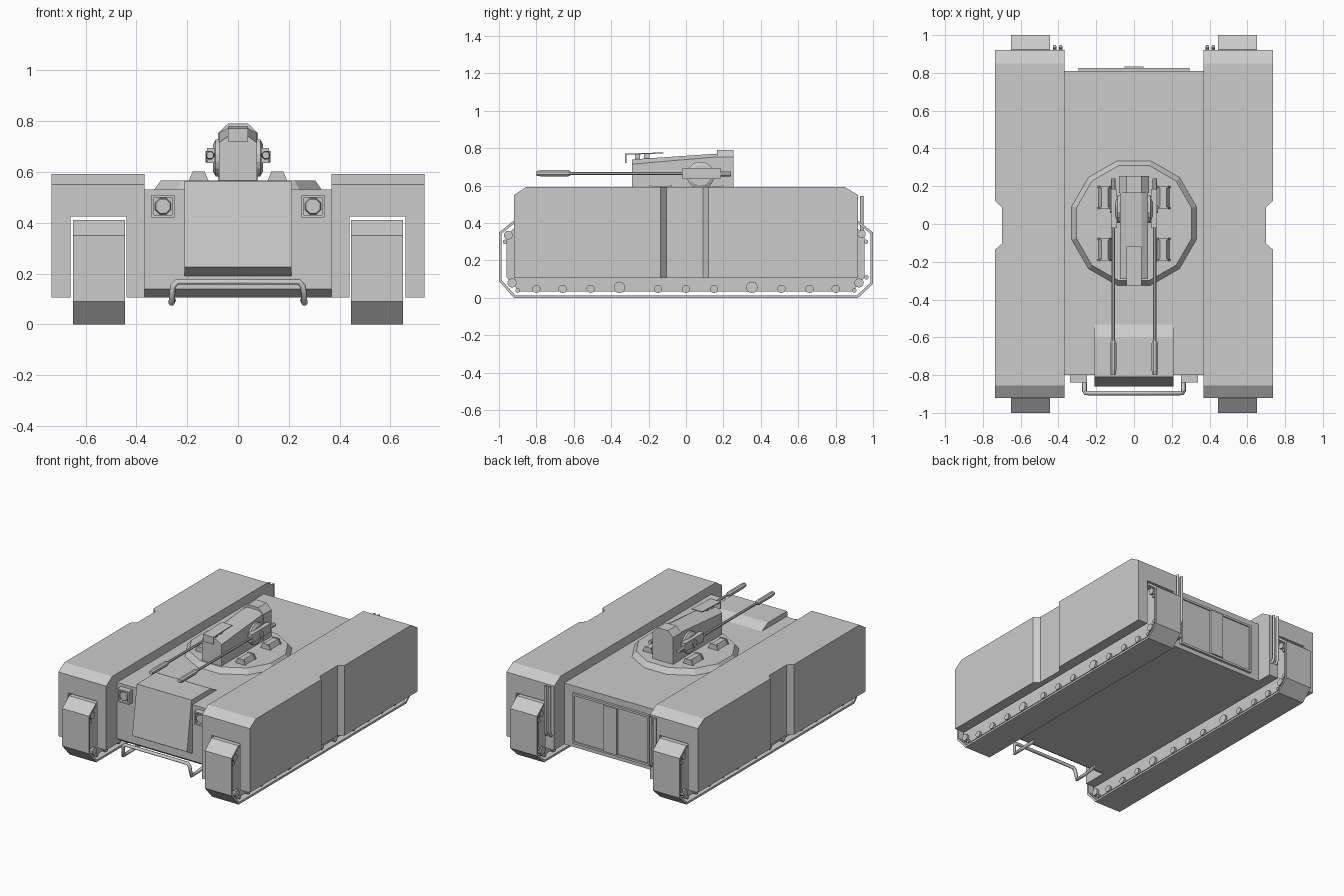
import bpy, bmesh, math
from mathutils import Vector

if "Cube" in bpy.data.objects:
    bpy.data.objects.remove(bpy.data.objects["Cube"])

grey = bpy.data.materials.new("armour grey")
grey.diffuse_color = (0.6, 0.6, 0.6, 1)
grey.use_nodes = True
grey.node_tree.nodes["Principled BSDF"].inputs["Base Color"].default_value = grey.diffuse_color


def finish(bm, name, mirror=False):
    bmesh.ops.recalc_face_normals(bm, faces=bm.faces)
    me = bpy.data.meshes.new(name)
    bm.to_mesh(me)
    bm.free()
    me.materials.append(grey)
    ob = bpy.data.objects.new(name, me)
    bpy.context.collection.objects.link(ob)
    if mirror:
        ob.modifiers.new("Mirror", 'MIRROR')
    return ob


def loft(name, rings, mirror=False):
    """Skin a list of equal-length point rings and cap both ends."""
    bm = bmesh.new()
    vs = [[bm.verts.new(p) for p in r] for r in rings]
    n = len(vs[0])
    for a, b in zip(vs, vs[1:]):
        for i in range(n):
            j = (i + 1) % n
            bm.faces.new((a[i], a[j], b[j], b[i]))
    bm.faces.new(vs[0])
    bm.faces.new(vs[-1])
    return finish(bm, name, mirror)


def prism(name, profile, x0, x1, mirror=False):
    """Side profile of (y, z) points pulled along x."""
    return loft(name, [[(x, y, z) for y, z in profile] for x in (x0, x1)], mirror)


def box(name, x, y, z, mirror=False):
    return prism(name, [(y[0], z[0]), (y[1], z[0]), (y[1], z[1]), (y[0], z[1])], x[0], x[1], mirror)


def rod(name, steps, sides=8, mirror=False):
    """Round bar along one axis; steps are (centre, radius), axis from first to last."""
    axis = (Vector(steps[-1][0]) - Vector(steps[0][0])).normalized()
    q = axis.to_track_quat('Z', 'Y')
    angles = [2 * math.pi * (i + 0.5) / sides for i in range(sides)]
    rings = [[Vector(c) + q @ Vector((r * math.cos(a), r * math.sin(a), 0)) for a in angles]
             for c, r in steps]
    return loft(name, rings, mirror)


def pipe(name, points, radius):
    cu = bpy.data.curves.new(name, 'CURVE')
    cu.dimensions = '3D'
    cu.bevel_depth = radius
    cu.bevel_resolution = 1
    cu.use_fill_caps = True
    sp = cu.splines.new('POLY')
    sp.points.add(len(points) - 1)
    for p, c in zip(sp.points, points):
        p.co = (*c, 1)
    cu.materials.append(grey)
    ob = bpy.data.objects.new(name, cu)
    bpy.context.collection.objects.link(ob)
    bpy.ops.object.select_all(action='DESELECT')
    ob.select_set(True)
    bpy.context.view_layer.objects.active = ob
    bpy.ops.object.convert(target='MESH')


def cut(ob, cutter):
    cutter.hide_render = True
    cutter.hide_viewport = True
    mod = ob.modifiers.new("Cut", 'BOOLEAN')
    mod.operation = 'DIFFERENCE'
    mod.solver = 'EXACT'
    mod.object = cutter


# Side pods: chamfered ends, track channel beneath, notch in outer wall
pod = prism("side_pod", [(-.92, .105), (.92, .105), (.92, .55), (.85, .592), (-.855, .592), (-.92, .55)],
            .368, .735)
cut(pod, box("track_channel_cutter", (.44, .66), (-1.1, 1.1), (-.1, .425)))
plan = [(.70, -.105), (.70, .09), (.745, .13), (.745, -.145)]
cut(pod, loft("notch_cutter", [[(x, y, z) for x, y in plan] for z in (0, .7)]))
pod.modifiers.new("Mirror", 'MIRROR')

# Track bands
bm = bmesh.new()
path = [(-1, .09), (-1, .35), (-.925, .41), (.925, .41), (1, .35), (1, .075), (.92, 0), (-.92, 0)]
a, b = ([bm.verts.new((x, y, z)) for y, z in path] for x in (.445, .65))
for i in range(8):
    j = (i + 1) % 8
    bm.faces.new((a[i], a[j], b[j], b[i]))
band = finish(bm, "track_band")
solid = band.modifiers.new("Thickness", 'SOLIDIFY')
solid.thickness = .014
solid.offset = -1
solid.use_even_offset = True
band.modifiers.new("Mirror", 'MIRROR')

# Track frames and rollers
prism("track_frame", [(-.96, .11), (-.96, .335), (-.91, .38), (.91, .38), (.955, .335), (.955, .11),
                      (.89, .035), (-.89, .035)], .465, .63, True)
rollers = [(y * s, .048, .022) for y in (.15, .51, .66, .80) for s in (-1, 1)]
rollers += [(y, .056, .031) for y in (-.355, .352)] + [(0, .048, .022)]
rollers += [(-.93, .08, .025), (.925, .08, .025), (-.95, .335, .024), (.94, .342, .022),
            (-.968, .30, .012), (.962, .30, .012), (-.9, .04, .012), (.9, .04, .012), (.965, .11, .012)]
for y, z, r in rollers:
    rod("track_roller", [((.45, y, z), r), ((.645, y, z), r)], 10, True)

# Centre hull and raised front box
prism("hull", [(-.80, .53), (-.80, .14), (-.75, .105), (.81, .105), (.81, .53)], -.37, .37)
prism("front_box", [(-.53, .529), (-.60, .565), (-.81, .565), (-.86, .225), (-.80, .19), (-.75, .19),
                    (-.75, .50)], -.21, .21)

# Headlights: square frame, backing and octagonal lens
for x, z in (((.25, .34), (.42, .43)), ((.25, .34), (.50, .51)),
             ((.25, .26), (.43, .50)), ((.33, .34), (.43, .50))):
    box("headlight_frame", x, (-.84, -.79), z, True)
box("headlight_backing", (.255, .335), (-.815, -.79), (.425, .505), True)
rod("headlight_lens", [((.295, -.81, .465), .036), ((.295, -.835, .465), .03)], 8, True)

# Bumper bar
half = [(.255, -.70, .095), (.262, -.80, .085), (.262, -.885, .082), (.256, -.895, .15), (.24, -.895, .167)]
pipe("bumper_bar", half + [(-x, y, z) for x, y, z in reversed(half)], .012)

# Rear doors: backing plate, frame strips and central hinge post
box("rear_door", (.03, .285), (.80, .818), (.15, .47), True)
for z in ((.135, .15), (.47, .485)):
    box("rear_door_frame", (-.295, .295), (.80, .826), z)
box("rear_door_side", (.283, .295), (.80, .826), (.15, .47), True)
box("rear_door_post", (-.05, .05), (.80, .835), (.15, .47))

# Rear exhaust pipes
for s in (-1, 1):
    for x in (.388, .42):
        pipe("exhaust_pipe", [(s * x, .90, .20), (s * x, .93, .205), (s * x, .94, .23), (s * x, .94, .545)], .010)

# Turret ring
rod("turret_ring", [((0, .005, .525), .345), ((0, .005, .566), .315)], 12)

# Ring lugs: trapezoid blocks with end plates
for y in (-.135, .14):
    for name, d, y0, y1 in (("ring_lug", 0, -.05, .05), ("lug_plate", .006, -.06, -.05),
                            ("lug_plate", .006, .05, .06)):
        prof = [(.12 - d, .56), (.19 + d, .56), (.173 + d, .598 + d / 2), (.137 - d, .598 + d / 2)]
        loft(name, [[(x, y + v, z) for x, z in prof] for v in (y0, y1)], True)


# Turret body and higher rear block, both with chamfered roof edges
def section(y, w, shoulder, top, t):
    return [(-w, y, .55), (w, y, .55), (w, y, shoulder), (t, y, top), (-t, y, top), (-w, y, shoulder)]


loft("turret_body", [section(-.29, .075, .715, .74, .04), section(.18, .075, .755, .772, .04)])
loft("turret_rear", [section(.165, .079, .752, .79, .04), section(.255, .079, .752, .79, .04)])

# Sight plate with front lip and stand
prism("sight_plate", [(-.325, .72), (-.319, .72), (-.319, .765), (-.12, .772), (-.12, .778), (-.325, .771)],
      -.04, .04)
for y in (-.26, -.21):
    box("sight_stand", (-.02, .02), (y - .014, y + .014), (.73, .77))

# Twin guns with round mounts
rod("gun_mount", [((.07, .078, .655), .074), ((.088, .078, .655), .074), ((.098, .078, .655), .055)], 16, True)
box("gun_receiver", (.09, .122), (-.02, .185), (.635, .695), True)
rod("gun_breech", [((.11, .18, .662), .014), ((.11, .24, .662), .014)], 8, True)
rod("gun_barrel", [((.11, -.78, .666), .009), ((.11, 0, .666), .009)], 8, True)
rod("gun_muzzle", [((.11, -.80, .666), .014), ((.11, -.775, .666), .018), ((.11, -.63, .666), .018),
                   ((.11, -.615, .666), .010)], 8, True)
rod("gun_pivot", [((.11, .08, .66), .022), ((.128, .08, .66), .022)], 10, True)
